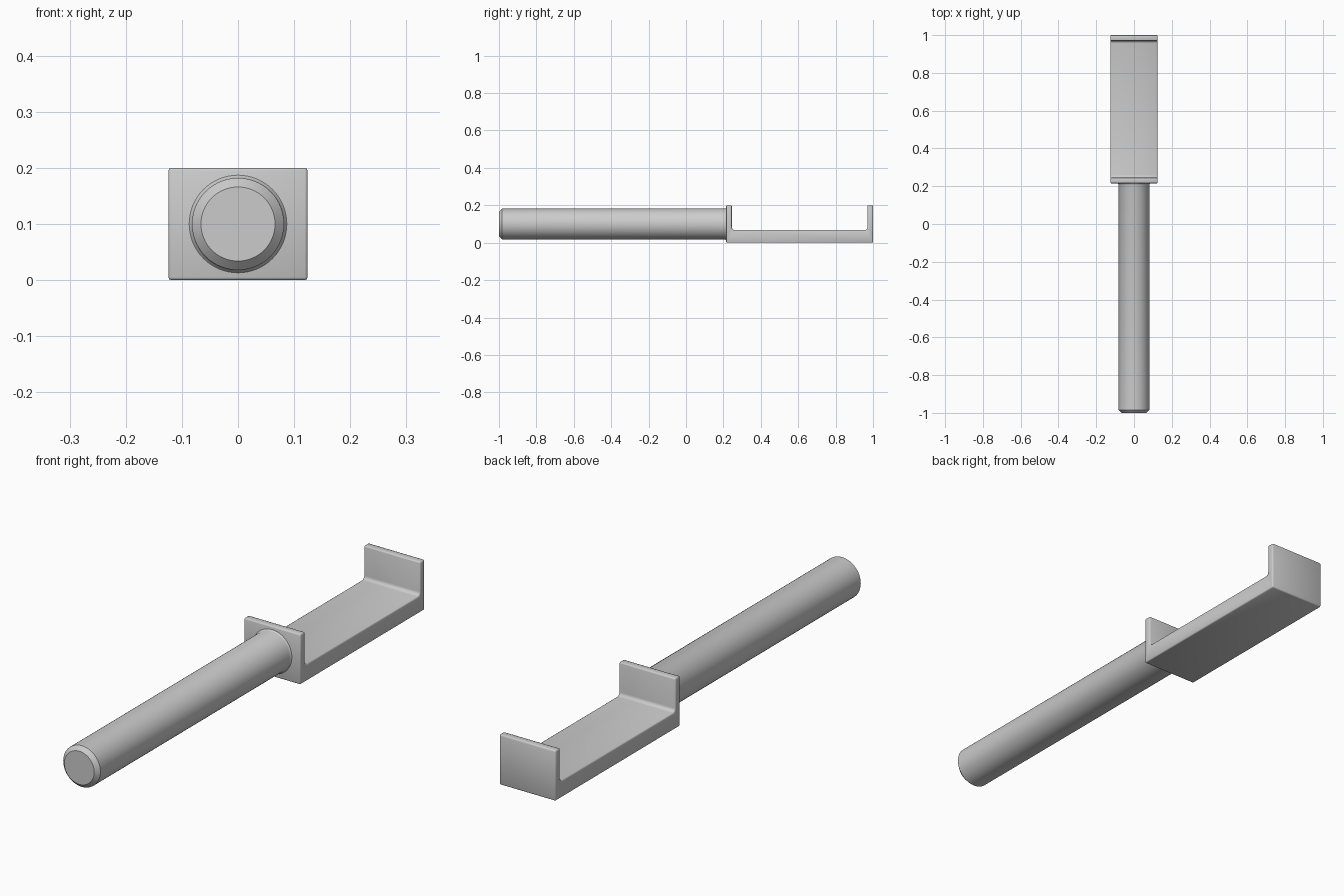
import bpy, bmesh, math

if "Cube" in bpy.data.objects:
    bpy.data.objects.remove(bpy.data.objects["Cube"])

grey = bpy.data.materials.new("plain grey")
grey.diffuse_color = (0.6, 0.6, 0.6, 1)
grey.use_nodes = True
grey.node_tree.nodes["Principled BSDF"].inputs["Base Color"].default_value = grey.diffuse_color


def add_object(name, bm, angle):
    bmesh.ops.recalc_face_normals(bm, faces=bm.faces)
    mesh = bpy.data.meshes.new(name)
    bm.to_mesh(mesh)
    bm.free()
    mesh.materials.append(grey)
    ob = bpy.data.objects.new(name, mesh)
    bpy.context.collection.objects.link(ob)
    bpy.context.view_layer.objects.active = ob
    ob.select_set(True)
    bpy.ops.object.shade_smooth_by_angle(angle=math.radians(angle))
    ob.select_set(False)
    return ob


def arc(cy, cz, r, a0, a1, n=4):
    angles = [math.radians(a0 + (a1 - a0) * i / n) for i in range(n + 1)]
    return [(cy + r * math.cos(a), cz + r * math.sin(a)) for a in angles]


# Tray: U-shaped side profile with filleted inner corners, extruded across x
Y0, Y1, WALL, FLOOR, TOP, HALF, R = 0.215, 1.0, 0.03, 0.068, 0.2, 0.124, 0.014
a, b = Y0 + WALL, Y1 - WALL
profile = [(Y0, TOP), (Y0, 0), (Y1, 0), (Y1, TOP), (b, TOP)]
profile += arc(b - R, FLOOR + R, R, 0, -90)
profile += arc(a + R, FLOOR + R, R, 270, 180)
profile += [(a, TOP)]
bm = bmesh.new()
face = bm.faces.new([bm.verts.new((-HALF, y, z)) for y, z in profile])
ext = bmesh.ops.extrude_face_region(bm, geom=[face])
bmesh.ops.translate(bm, vec=(2 * HALF, 0, 0),
                    verts=[v for v in ext["geom"] if isinstance(v, bmesh.types.BMVert)])
bmesh.ops.recalc_face_normals(bm, faces=bm.faces)
# Soften the outer edges
edges = [e for e in bm.edges if e.calc_face_angle(0) > math.radians(50)]
bmesh.ops.bevel(bm, geom=edges, offset=0.005, segments=2, profile=0.5,
                affect='EDGES', clamp_overlap=True)
add_object("tray", bm, 50)

# Handle: round bar with chamfered front end and small flare at the tray
SIDES, CZ = 64, 0.1
rings = [(0.066, -1.0), (0.082, -0.984), (0.082, 0.207),
         (0.0835, 0.2115), (0.088, 0.216), (0.08, 0.225)]
bm = bmesh.new()
loops = [[bm.verts.new((r * math.cos(2 * math.pi * i / SIDES), y,
                        CZ + r * math.sin(2 * math.pi * i / SIDES)))
          for i in range(SIDES)] for r, y in rings]
for p, q in zip(loops, loops[1:]):
    for i in range(SIDES):
        j = (i + 1) % SIDES
        bm.faces.new((p[i], p[j], q[j], q[i]))
bm.faces.new(loops[0])
bm.faces.new(loops[-1])
add_object("handle", bm, 32)
